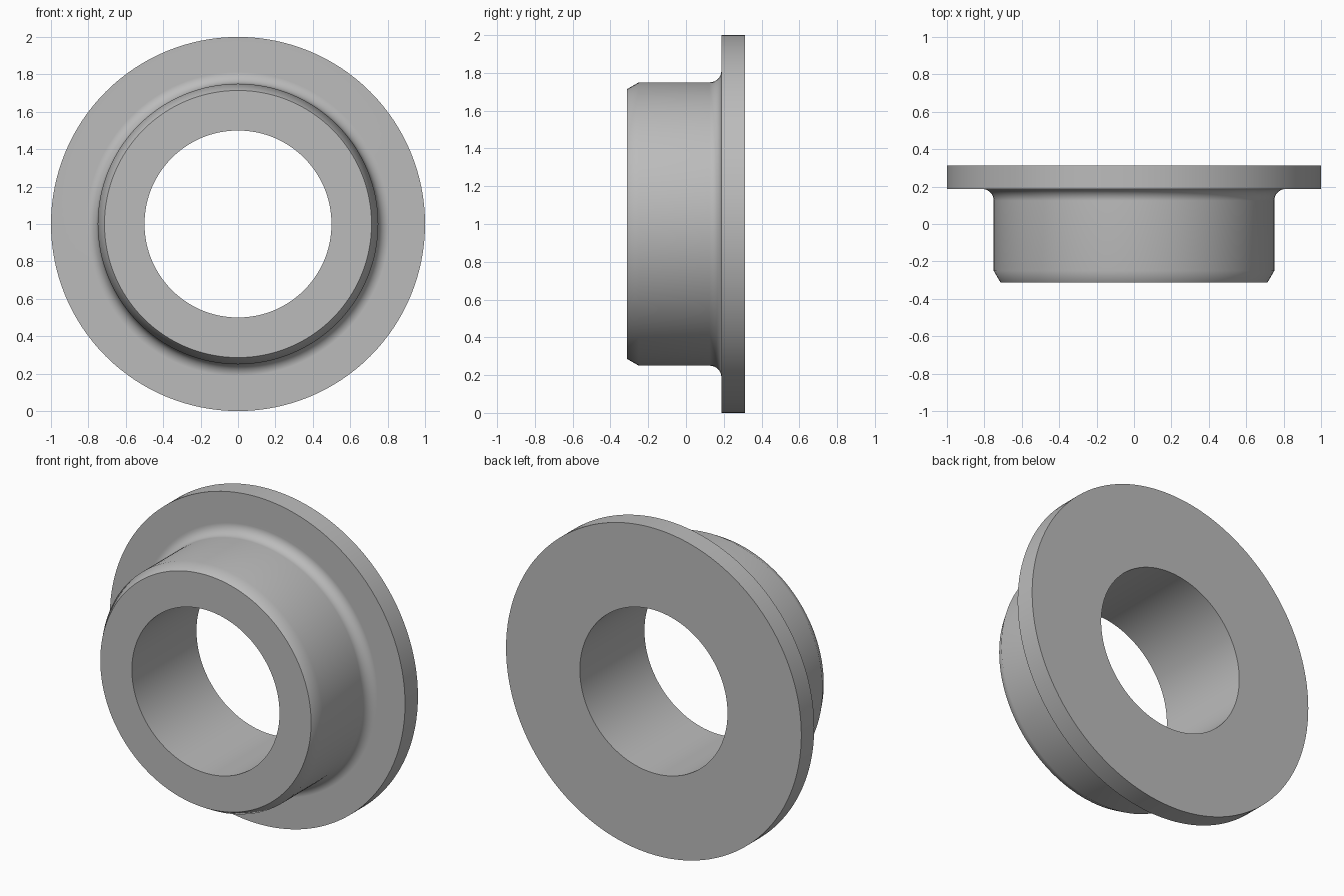
import bpy
import bmesh
import math
from mathutils import Vector, Matrix

cube = bpy.data.objects.get("Cube")
if cube:
    bpy.data.objects.remove(cube, do_unlink=True)

SEGMENTS = 128
HALF = 0.3125       # half the length along y
BORE = 0.5
SLEEVE = 0.75
FLANGE_Y = 0.1875   # front face of the flange
FILLET = 0.0625

# Material
steel = bpy.data.materials.new("plain grey")
steel.use_nodes = True
grey = (0.5, 0.5, 0.5, 1)
steel.diffuse_color = grey
steel.node_tree.nodes["Principled BSDF"].inputs["Base Color"].default_value = grey

# Cross-section as (radius, y): bore, chamfered sleeve, fillet, flange
profile = [(BORE, -HALF), (0.714, -HALF), (SLEEVE, -0.25)]
for i in range(9):
    a = math.pi / 2 * i / 8
    profile.append((SLEEVE + FILLET * (1 - math.cos(a)),
                    FLANGE_Y - FILLET * (1 - math.sin(a))))
profile += [(1, FLANGE_Y), (1, HALF), (BORE, HALF)]

# Turn the closed cross-section around the y axis
bm = bmesh.new()
verts = [bm.verts.new((r, y, 0)) for r, y in profile]
edges = [bm.edges.new((v, verts[(i + 1) % len(verts)])) for i, v in enumerate(verts)]
bmesh.ops.spin(bm, geom=verts + edges, cent=(0, 0, 0), axis=(0, 1, 0),
               angle=2 * math.pi, steps=SEGMENTS, use_merge=True)
bmesh.ops.remove_doubles(bm, verts=bm.verts, dist=0.0001)
bmesh.ops.recalc_face_normals(bm, faces=bm.faces)
bmesh.ops.transform(bm, matrix=Matrix.Translation(Vector((0, 0, 1))), verts=bm.verts)
mesh = bpy.data.meshes.new("flanged_bushing")
bm.to_mesh(mesh)
bm.free()
mesh.materials.append(steel)

bushing = bpy.data.objects.new("flanged_bushing", mesh)
bpy.context.collection.objects.link(bushing)

# Smooth round surfaces with sharp rims
bpy.ops.object.select_all(action="DESELECT")
bushing.select_set(True)
bpy.context.view_layer.objects.active = bushing
bpy.ops.object.shade_smooth_by_angle(angle=math.radians(35))
weighted = bushing.modifiers.new("flat_face_normals", "WEIGHTED_NORMAL")
weighted.keep_sharp = True
